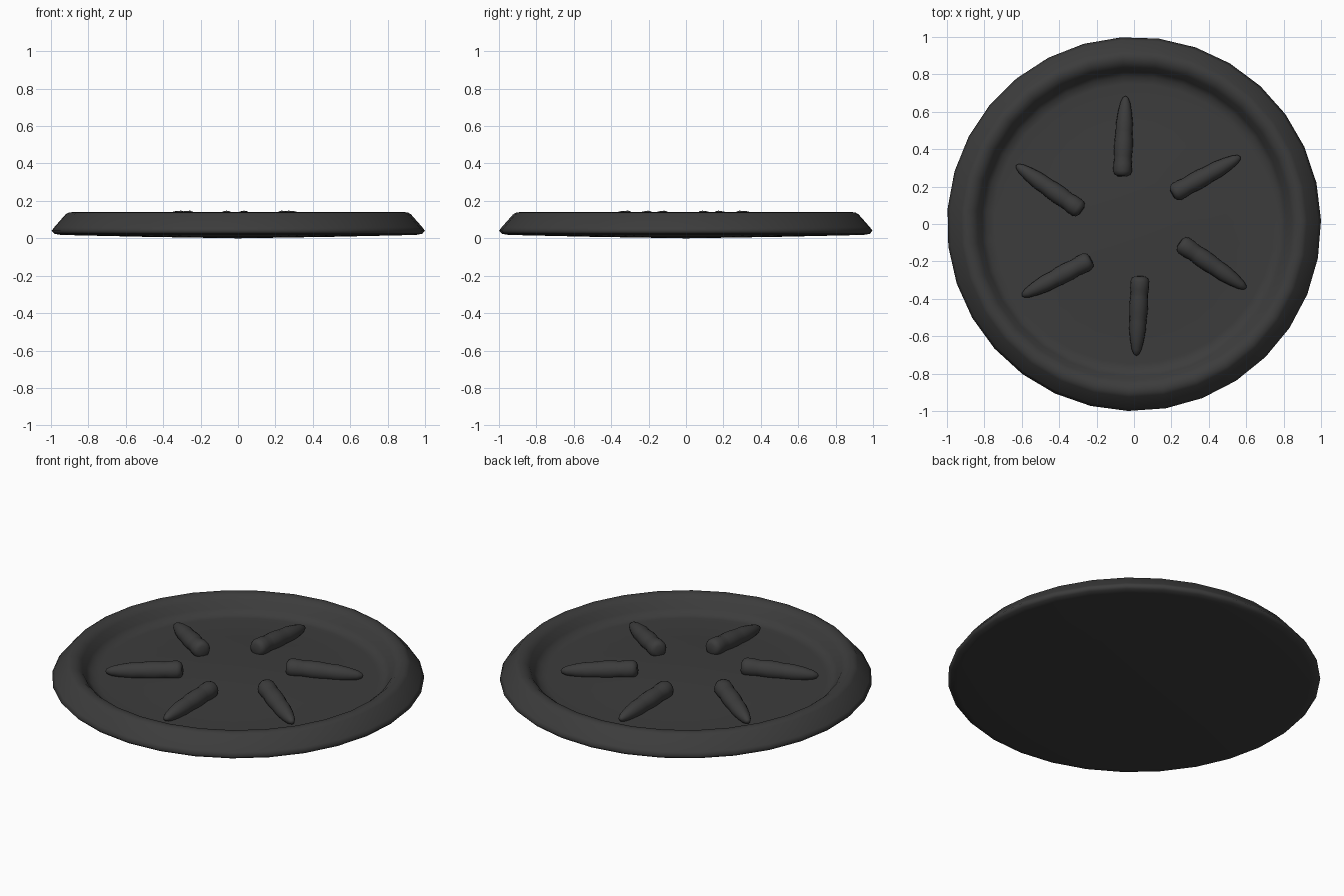
import bpy, bmesh, math
from mathutils import Vector

if "Cube" in bpy.data.objects:
    bpy.data.objects.remove(bpy.data.objects["Cube"])

dark = bpy.data.materials.new("dark_rubber")
dark.diffuse_color = (0.045, 0.045, 0.045, 1)
dark.use_nodes = True
dark.node_tree.nodes["Principled BSDF"].inputs["Base Color"].default_value = dark.diffuse_color


def finish(bm, name):
    bmesh.ops.recalc_face_normals(bm, faces=bm.faces)
    me = bpy.data.meshes.new(name)
    bm.to_mesh(me)
    bm.free()
    me.materials.append(dark)
    for p in me.polygons:
        p.use_smooth = True
    ob = bpy.data.objects.new(name, me)
    bpy.context.collection.objects.link(ob)
    return ob


def skin(bm, start, rings, end):
    """Bridge vertex rings and close both ends with a fan."""
    n = len(rings[0])
    a, b = bm.verts.new(start), bm.verts.new(end)
    for i in range(n):
        j = (i + 1) % n
        bm.faces.new((a, rings[0][j], rings[0][i]))
        bm.faces.new((b, rings[-1][i], rings[-1][j]))
        for r, s in zip(rings, rings[1:]):
            bm.faces.new((r[i], r[j], s[j], s[i]))


# Dish: low underside, bevelled outer wall, rounded rim, gently domed floor
SIDES = 31
profile = [(0.5, 0.008), (0.95, 0.018), (0.985, 0.024), (1.0, 0.04), (0.985, 0.06),
           (0.925, 0.128), (0.91, 0.137), (0.89, 0.14), (0.865, 0.135), (0.84, 0.115),
           (0.815, 0.075), (0.79, 0.05), (0.75, 0.046), (0.5, 0.058), (0.25, 0.072)]
bm = bmesh.new()
rings = []
for r, z in profile:
    ring = []
    for i in range(SIDES):
        a = math.radians(1.1) + math.tau * i / SIDES
        ring.append(bm.verts.new((r * math.cos(a), r * math.sin(a), z)))
    rings.append(ring)
skin(bm, (0, 0, 0), rings, (0, 0, 0.08))
finish(bm, "dish")

# Fingers: jointed, tapering grips given by inner end and tip
section = [(0.0, 0.026), (0.02, 0.042), (0.06, 0.05), (0.15, 0.05), (0.22, 0.046),
           (0.25, 0.047), (0.34, 0.05), (0.45, 0.049), (0.53, 0.045), (0.57, 0.045),
           (0.66, 0.045), (0.8, 0.037), (0.92, 0.026), (0.98, 0.014)]
ends = [((-0.063, 0.255), (-0.045, 0.685)), ((0.205, 0.16), (0.57, 0.36)),
        ((0.245, -0.10), (0.60, -0.345)), ((0.033, -0.28), (0.012, -0.705)),
        ((-0.23, -0.19), (-0.60, -0.385)), ((-0.28, 0.07), (-0.63, 0.315))]
for k, (inner, tip) in enumerate(ends):
    p, q = Vector((*inner, 0.1)), Vector((*tip, 0.068))
    d = (q - p).normalized()
    side = d.cross(Vector((0, 0, 1))).normalized()
    up = side.cross(d)
    bm = bmesh.new()
    rings = []
    for t, r in section:
        c = p.lerp(q, t)
        rings.append([bm.verts.new(c + r * (math.cos(a) * side + math.sin(a) * up))
                      for a in (math.tau * i / 16 for i in range(16))])
    skin(bm, p, rings, q)
    finish(bm, f"finger_{k + 1}")
